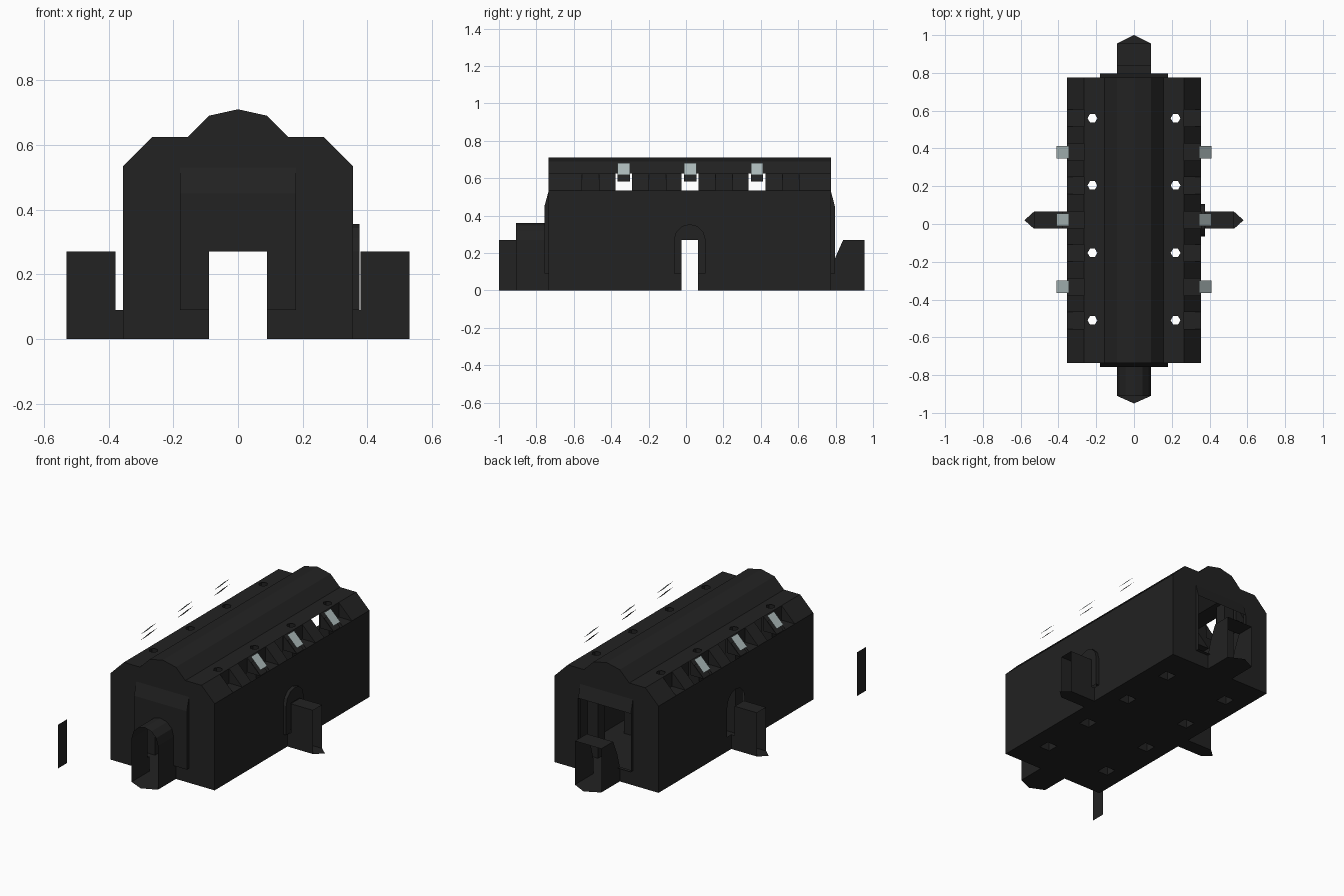
import bpy, bmesh, math
from mathutils import Vector

if "Cube" in bpy.data.objects:
    bpy.data.objects.remove(bpy.data.objects["Cube"])


def material(name, col):
    m = bpy.data.materials.new(name)
    m.diffuse_color = (*col, 1)
    m.use_nodes = True
    m.node_tree.nodes["Principled BSDF"].inputs["Base Color"].default_value = m.diffuse_color
    return m


DARK = material("charcoal", (0.016, 0.016, 0.016))
GLASS = material("pale glass", (0.42, 0.50, 0.50))


class Part:
    """Collects flat sheet faces and turns them into one object."""

    def __init__(self, name, mat=DARK):
        self.bm, self.name, self.mat = bmesh.new(), name, mat

    def face(self, *pts):
        self.bm.faces.new([self.bm.verts.new(p) for p in pts])

    def sheet(self, place, outer, holes=()):
        # planar panel with holes; place maps (u, v) to 3D
        edges = []
        for loop in [outer, *holes]:
            vs = [self.bm.verts.new(place(*p)) for p in loop]
            edges += [self.bm.edges.new((vs[i - 1], vs[i])) for i in range(len(vs))]
        p = [Vector(place(*q)) for q in ((0, 0), (1, 0), (0, 1))]
        bmesh.ops.triangle_fill(self.bm, edges=edges, use_beauty=True,
                                normal=(p[1] - p[0]).cross(p[2] - p[0]))

    def sweep(self, line, a, b, place):
        # line of (u, v) pulled from depth a to depth b
        for p, q in zip(line, line[1:]):
            self.face(place(*p, a), place(*q, a), place(*q, b), place(*p, b))

    def done(self):
        me = bpy.data.meshes.new(self.name)
        bmesh.ops.remove_doubles(self.bm, verts=self.bm.verts, dist=1e-4)
        bmesh.ops.recalc_face_normals(self.bm, faces=self.bm.faces)
        self.bm.to_mesh(me)
        me.materials.append(self.mat)
        bpy.context.collection.objects.link(bpy.data.objects.new(self.name, me))


def rect(a, b, c, d):
    return [(a, c), (b, c), (b, d), (a, d)]


def arch(c, r, bottom, spring=0.27):
    top = [(c + r * math.cos(i * math.pi / 6), spring + r * math.sin(i * math.pi / 6)) for i in range(7)]
    return [(c + r, bottom)] + top + [(c - r, bottom)]


W, Y0, Y1, CY = 0.355, -0.735, 0.775, 0.02
HOLES_Y = [-0.51, -0.153, 0.204, 0.56]
WINDOWS_Y = [-0.333, 0.022, 0.38]

# floor with a pointed doorstep on every side
floor = Part("floor")
outline = [(-W, Y0), (-.09, Y0), (-.09, -.91), (0, -.95), (.09, -.91), (.09, Y0), (W, Y0),
           (W, CY - .045), (.53, CY - .045), (.58, CY), (.53, CY + .045), (W, CY + .045),
           (W, Y1), (.09, Y1), (.09, .955), (0, 1), (-.09, .955), (-.09, Y1), (-W, Y1),
           (-W, CY + .045), (-.53, CY + .045), (-.58, CY), (-.53, CY - .045), (-W, CY - .045)]
floor.sheet(lambda x, y: (x, y, 0), outline,
            [rect(s * .22 - .035, s * .22 + .035, y - .035, y + .035) for s in (-1, 1) for y in HOLES_Y])
floor.done()

# gable end walls with their raised door surrounds
half = [(W, .535), (.265, .625), (.155, .625), (.09, .69)]
gable = [(-.18, .0), (-W, 0)] + [(-x, z) for x, z in half] + [(0, .71)] + half[::-1] + [(W, 0), (.18, 0)]
for name, y, out, closed in (("front_wall", Y0, -.757, True), ("back_wall", Y1, .796, False)):
    p = Part(name)
    p.sheet(lambda x, z: (x, y, z), gable + [(.18, .53), (-.18, .53)])
    p.face((-.18, y, .53), (.18, y, .53), (.18, out, .45), (-.18, out, .45))
    for s in (-1, 1):
        p.face((s * .18, y, 0), (s * .09, y, 0), (s * .09, y, .09), (s * .18, y, .09))
        p.face((s * .18, y, .09), (s * .18, y, .53), (s * .18, out, .45), (s * .18, out, .09))
        p.face((s * .18, y, .09), (s * .09, y, .09), (s * .09, out, .09), (s * .18, out, .09))
    if closed:
        p.sheet(lambda x, z: (x, out, z), [(-.18, .09), (-.09, .09), (-.09, .27), (.09, .27),
                                           (.09, .09), (.18, .09), (.18, .45), (-.18, .45)])
    p.done()

# long side walls with an arched doorway; the right one keeps its surround
for s, name in ((1, "right_wall"), (-1, "left_wall")):
    p = Part(name)
    a = arch(CY, .085, .09)
    step = [(CY + .045, 0), (CY + .045, .09)]
    p.sheet(lambda y, z: (s * W, y, z),
            [(Y0, 0), (Y0, .535), (Y1, .535), (Y1, 0)] + step + a
            + [(CY - .045, .09), (CY - .045, 0)])
    if s > 0:
        p.sheet(lambda y, z: (.375, y, z),
                a + [(CY - .045, .09), (CY - .045, .27), (CY + .045, .27), (CY + .045, .09)])
        p.sweep(a, W, .375, lambda y, z, x: (x, y, z))
    p.done()

# roof: raised central vault and flat shoulders
ridge = Part("roof_vault")
ridge.sweep([(-.155, .625), (-.09, .69), (0, .71), (.09, .69), (.155, .625)], Y0, Y1,
            lambda x, z, y: (x, y, z))
ridge.done()
for s, name in ((1, "right"), (-1, "left")):
    p = Part(name + "_roof_shoulder")
    vents = [[(.22 + .026 * math.cos(i * math.pi / 3), y + .026 * math.sin(i * math.pi / 3))
              for i in range(6)] for y in HOLES_Y]
    p.sheet(lambda x, y: (s * x, y, .625), rect(.155, .265, Y0, Y1), vents)
    # sloped blocks, parted by notches and window gaps
    gaps = sorted([(y, True) for y in HOLES_Y] + [(y, False) for y in WINDOWS_Y])
    start = Y0
    for y, notch in gaps + [(Y1 + .045, None)]:
        end = y - .045
        p.face((s * W, start, .535), (s * W, end, .535), (s * .265, end, .625), (s * .265, start, .625))
        start = y + .045
        if notch is None:
            continue
        for e in (end, start):
            p.face((s * W, e, .535), (s * .265, e, .535), (s * .265, e, .625))
        if notch:
            p.sweep([(W, .535), (.265, .535), (.265, .625)], end, start, lambda x, z, q: (s * x, q, z))
    p.done()

    # hollow posts beneath the vents
    p = Part(name + "_posts")
    for y in HOLES_Y:
        r = rect(s * .22 - .035, s * .22 + .035, y - .035, y + .035)
        p.sweep(r + r[:1], 0, .625, lambda x, q, z: (x, q, z))
    p.done()

    # tilted skylight panes with dark undersides
    for part, mat, drop in (("_skylights", GLASS, 0), ("_skylight_undersides", DARK, .035)):
        p = Part(name + part, mat)
        for y in WINDOWS_Y:
            p.sweep([(.345, .682 - drop), (.41, .617 - drop)], y - .033, y + .033,
                    lambda x, z, q: (s * x, q, z))
        p.done()

# front porch: vaulted tunnel
p = Part("front_porch")
p.sweep(arch(0, .09, 0), -.91, -.757, lambda x, z, y: (x, y, z))
for s in (-1, 1):
    p.face((s * .09, -.757, 0), (s * .09, Y0, 0), (s * .09, Y0, .09), (s * .09, -.757, .09))
p.done()

# back porch: flat roof, broken away near the wall
p = Part("back_porch")
for s in (-1, 1):
    p.sheet(lambda y, z: (s * .09, y, z),
            [(Y1, 0), (.955, 0), (.955, .27), (.84, .27), (.8, .18), (Y1, .09)])
p.face((-.09, .84, .27), (.09, .84, .27), (.09, .955, .27), (-.09, .955, .27))
p.done()

# side porches
for s, name in ((1, "right_porch"), (-1, "left_porch")):
    p = Part(name)
    for y in (CY - .045, CY + .045):
        p.sheet(lambda x, z: (s * x, y, z),
                [(W, 0), (.53, 0), (.53, .27), (.378, .27), (.378, .09), (W, .09)])
    p.sweep([(CY - .045, .27), (CY + .045, .27)], .378, .53, lambda y, z, x: (s * x, y, z))
    p.done()

# loose door panel standing apart from the building
p = Part("loose_door")
p.face((-.53, -1, 0), (-.53, -.91, 0), (-.53, -.91, .27), (-.53, -1, .27))
p.done()
